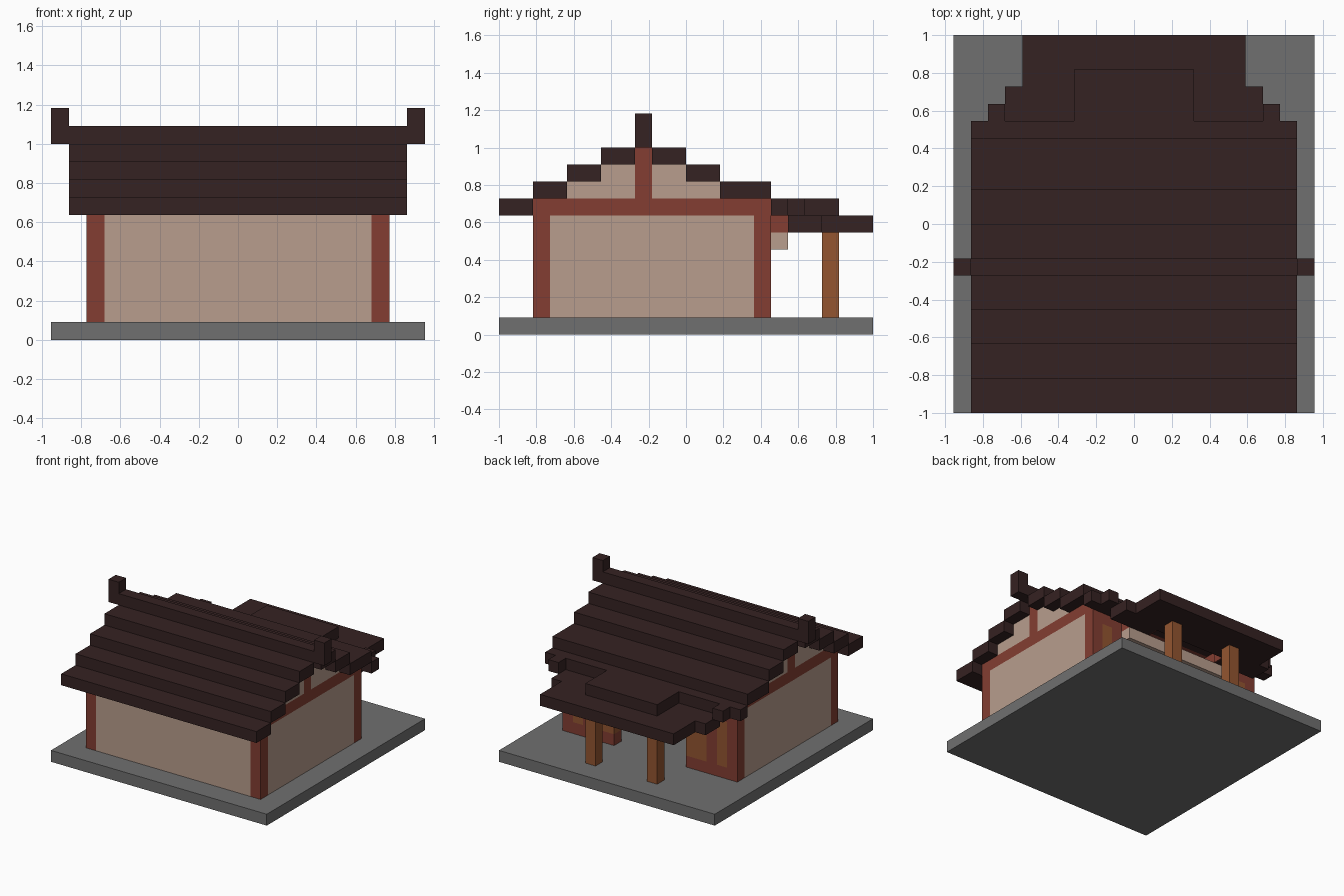
import bpy
import bmesh

cube = bpy.data.objects.get("Cube")
if cube:
    bpy.data.objects.remove(cube, do_unlink=True)

U = 1 / 11            # building module
COLS, ROWS = 21, 22   # plan size in modules


def material(name, r, g, b):
    mat = bpy.data.materials.new(name)
    mat.use_nodes = True
    mat.diffuse_color = (r, g, b, 1)
    node = next(n for n in mat.node_tree.nodes if n.type == 'BSDF_PRINCIPLED')
    node.inputs["Base Color"].default_value = (r, g, b, 1)
    node.inputs["Roughness"].default_value = 0.9
    return mat


STONE = material("grey stone", 0.16, 0.16, 0.16)
TILE = material("dark brown tile", 0.036, 0.016, 0.016)
RED = material("red timber", 0.227, 0.048, 0.032)
PLASTER = material("beige plaster", 0.479, 0.337, 0.266)
WOOD = material("orange brown wood", 0.292, 0.091, 0.03)


def box(name, mat, x, y, z):
    """Block spanning module ranges x, y and z."""
    size = [(r[1] - r[0]) * U for r in (x, y, z)]
    mid = [(sum(x) - COLS) / 2 * U, (sum(y) - ROWS) / 2 * U, sum(z) / 2 * U]
    bm = bmesh.new()
    bmesh.ops.create_cube(bm, size=1)
    for v in bm.verts:
        v.co = [c * s for c, s in zip(v.co, size)]
    mesh = bpy.data.meshes.new(name)
    bm.to_mesh(mesh)
    bm.free()
    mesh.materials.append(mat)
    obj = bpy.data.objects.new(name, mesh)
    obj.location = mid
    bpy.context.collection.objects.link(obj)


def pair(name, mat, x, y, z):
    """The same block on both sides."""
    box("left_" + name, mat, (COLS - x[1], COLS - x[0]), y, z)
    box("right_" + name, mat, x, y, z)


# Base slab
box("base", STONE, (0, 21), (0, 22), (0, 1))

# Front wall
box("front_wall", PLASTER, (3, 18), (2, 3), (1, 7))
box("front_beam", RED, (3, 18), (2, 3), (7, 8))

# Side walls and stepped gables
pair("front_post", RED, (2, 3), (2, 3), (1, 7))
pair("rear_post", RED, (2, 3), (15, 16), (1, 7))
pair("side_wall", PLASTER, (2, 3), (3, 15), (1, 7))
pair("side_beam", RED, (2, 3), (2, 16), (7, 8))
pair("king_post", RED, (2, 3), (8, 9), (8, 11))
for k, (a, b) in enumerate([(4, 13), (6, 11)]):
    pair(f"gable_front_{k}", PLASTER, (2, 3), (a, 8), (8 + k, 9 + k))
    pair(f"gable_rear_{k}", PLASTER, (2, 3), (9, b), (8 + k, 9 + k))

# Rear wall with wooden panels either side of the wide doorway
box("rear_beam", RED, (3, 18), (15, 16), (7, 8))
pair("rear_sill", RED, (3, 7), (15, 16), (1, 2))
pair("rear_head", RED, (3, 7), (15, 16), (6, 7))
pair("rear_stud", RED, (4, 5), (15, 16), (2, 6))
pair("narrow_panel", WOOD, (3, 4), (15, 16), (2, 6))
pair("wide_panel", WOOD, (5, 7), (15, 16), (2, 6))
box("door_lintel", PLASTER, (5, 16), (16, 17), (5, 6))
pair("lintel_beam", RED, (5, 7), (16, 17), (6, 7))

# Main roof courses: (front edge, back edge, height)
courses = [(0, 2, 7), (2, 4, 8), (4, 6, 9), (6, 8, 10),
           (9, 11, 10), (11, 13, 9), (13, 16, 8), (16, 17, 7)]
for n, (a, b, h) in enumerate(courses):
    box(f"roof_course_{n}", TILE, (1, 20), (a, b), (h, h + 1))
box("ridge", TILE, (0, 21), (8, 9), (11, 12))
pair("ridge_end", TILE, (0, 1), (8, 9), (12, 13))

# Porch roof around a raised centre
pair("porch_step", TILE, (2, 3), (17, 18), (7, 8))
pair("porch_side", TILE, (3, 7), (17, 18), (6, 7))
box("porch_middle", TILE, (3, 18), (18, 19), (6, 7))
box("porch_eave", TILE, (4, 17), (19, 22), (6, 7))
box("porch_raised", TILE, (7, 14), (17, 20), (7, 8))
pair("porch_lining", RED, (7, 7.08), (17, 18), (6, 7))
box("porch_ceiling", RED, (7.08, 13.92), (17, 18), (6.92, 7))

# Porch posts
pair("porch_post", WOOD, (7, 8), (19, 20), (1, 6))
